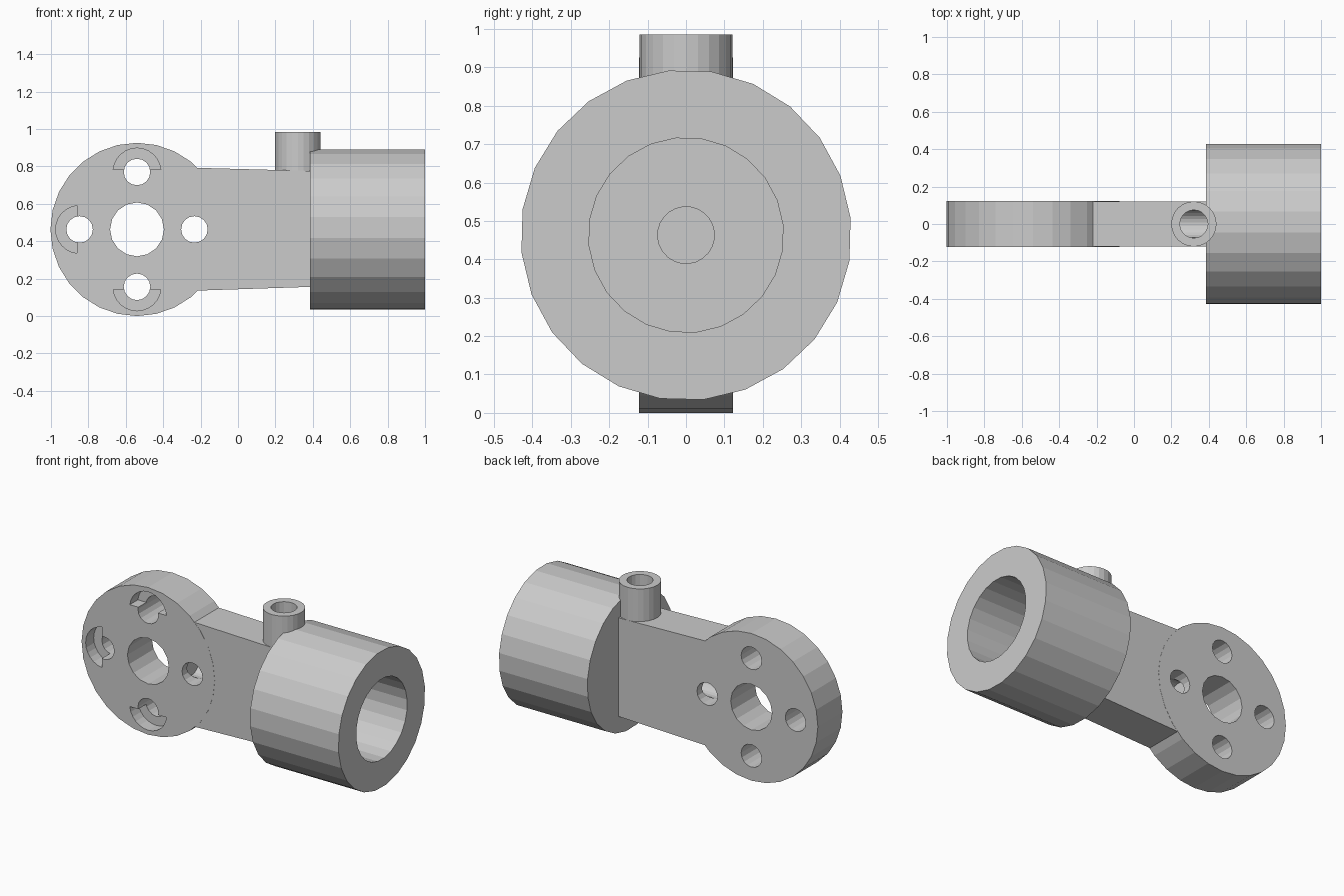
import bpy, bmesh, math
from mathutils import Matrix, Vector

if "Cube" in bpy.data.objects:
    bpy.data.objects.remove(bpy.data.objects["Cube"], do_unlink=True)

metal = bpy.data.materials.new("light_grey")
metal.use_nodes = True
grey = (0.6, 0.6, 0.6, 1)
metal.diffuse_color = grey
metal.node_tree.nodes["Principled BSDF"].inputs["Base Color"].default_value = grey

MID = 0.463      # height of the main axis
HUB_X = -0.54    # centre of the round plate
HALF = 0.122     # half thickness of plate and arm


def prism(name, outline, y0, y1):
    """Extrude an x-z outline from y0 to y1."""
    bm = bmesh.new()
    face = bm.faces.new([bm.verts.new((x, y0, z)) for x, z in outline])
    out = bmesh.ops.extrude_face_region(bm, geom=[face])
    verts = [v for v in out["geom"] if isinstance(v, bmesh.types.BMVert)]
    bmesh.ops.translate(bm, verts=verts, vec=(0, y1 - y0, 0))
    return finish(name, bm)


def cylinder(name, start, end, radius, sides=24, turn=0):
    """Cylinder between two points."""
    start, end = Vector(start), Vector(end)
    axis = end - start
    bm = bmesh.new()
    place = (Matrix.Translation((start + end) / 2)
             @ axis.to_track_quat("Z", "Y").to_matrix().to_4x4()
             @ Matrix.Rotation(math.radians(turn), 4, "Z"))
    bmesh.ops.create_cone(bm, cap_ends=True, segments=sides, radius1=radius,
                          radius2=radius, depth=axis.length, matrix=place)
    return finish(name, bm)


def finish(name, bm):
    bmesh.ops.recalc_face_normals(bm, faces=bm.faces)
    mesh = bpy.data.meshes.new(name)
    bm.to_mesh(mesh)
    bm.free()
    mesh.materials.append(metal)
    obj = bpy.data.objects.new(name, mesh)
    bpy.context.collection.objects.link(obj)
    return obj


def combine(body, other, operation):
    """Apply a boolean to the body and drop the helper."""
    other.hide_render = True
    mod = body.modifiers.new(other.name, "BOOLEAN")
    mod.object, mod.operation, mod.solver = other, operation, "EXACT"
    bpy.context.view_layer.objects.active = body
    bpy.ops.object.modifier_apply(modifier=mod.name)
    bpy.data.objects.remove(other, do_unlink=True)


# Round plate, tapered arm, sleeve and upright spout joined in one solid
bracket = cylinder("bracket_body", (HUB_X, -HALF, MID), (HUB_X, HALF, MID), 0.463, 28)
arm = prism("arm", [(-0.4, 0.13), (0.42, 0.157), (0.42, 0.775), (-0.4, 0.797)],
            -HALF + 0.001, HALF - 0.001)
sleeve = cylinder("sleeve", (0.385, 0, MID), (1, 0, MID), 0.431, 24, 6)
spout = cylinder("spout", (0.32, 0, 0.6), (0.32, 0, 0.985), 0.121)
for part in (arm, sleeve, spout):
    combine(bracket, part, "UNION")

# Wide sleeve bore, inner channel and spout hole
combine(bracket, cylinder("sleeve_bore", (0.46, 0, MID), (1.1, 0, MID), 0.254, 24, 6), "DIFFERENCE")
combine(bracket, cylinder("channel", (-0.32, 0, MID), (0.6, 0, MID), 0.074, 24, 6), "DIFFERENCE")
combine(bracket, cylinder("spout_hole", (0.32, 0, MID), (0.32, 0, 1.1), 0.075, 20), "DIFFERENCE")

# Central hole and four bolt holes, three with half-round pockets in front
combine(bracket, cylinder("hub_hole", (HUB_X, -0.3, MID), (HUB_X, 0.3, MID), 0.144, 16), "DIFFERENCE")
for i in range(4):
    angle = i * math.pi / 2
    cx = HUB_X + 0.307 * math.cos(angle)
    cz = MID + 0.307 * math.sin(angle)
    combine(bracket, cylinder("bolt_hole", (cx, -0.3, cz), (cx, 0.3, cz), 0.071, 16), "DIFFERENCE")
    if i:
        arc = [angle + math.radians(a) for a in range(-84, 85, 14)]
        outline = [(cx + 0.128 * math.cos(a), cz + 0.128 * math.sin(a)) for a in arc]
        combine(bracket, prism("bolt_pocket", outline, -0.3, -HALF + 0.08), "DIFFERENCE")
